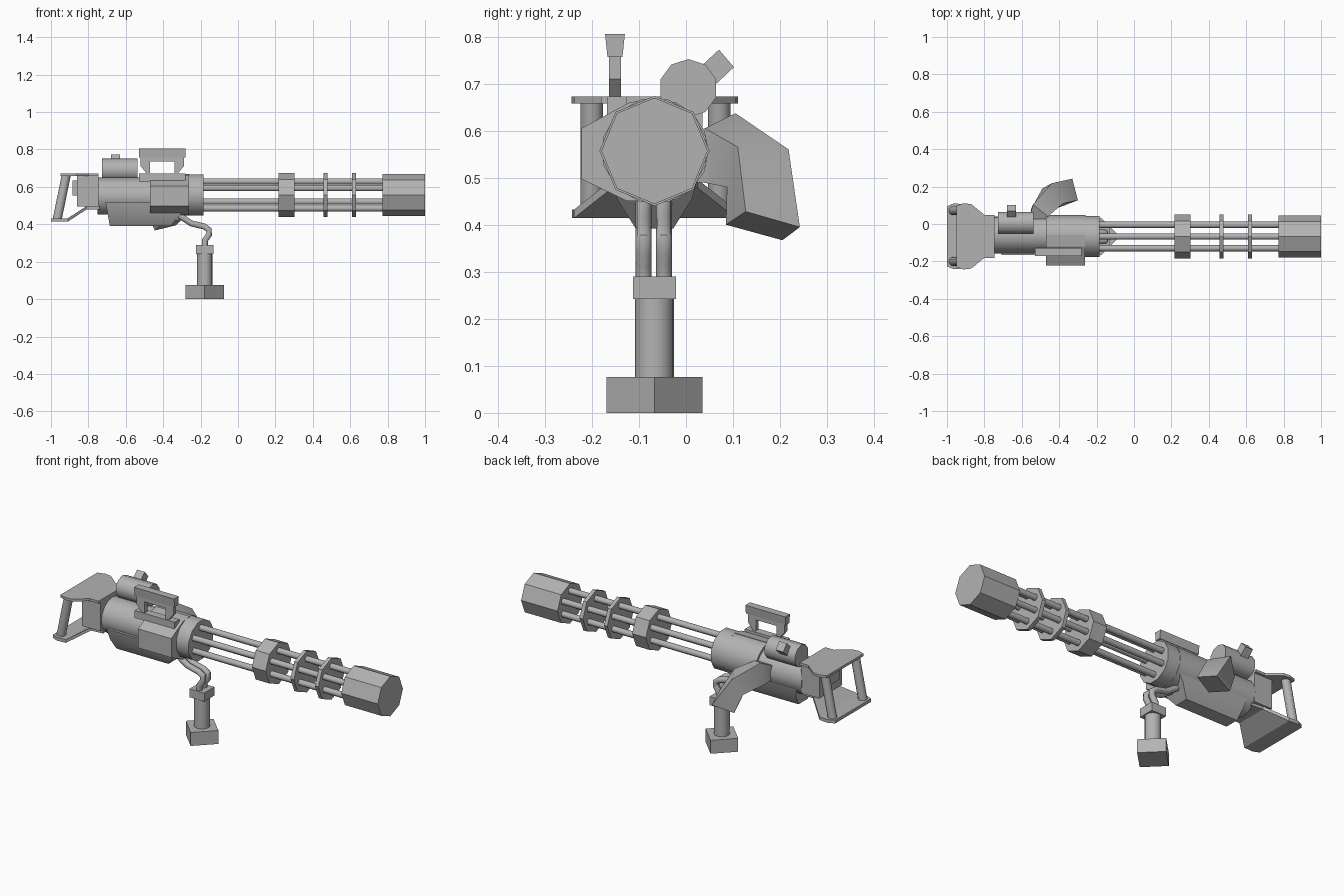
import bpy, bmesh, math
from mathutils import Vector

if "Cube" in bpy.data.objects:
    bpy.data.objects.remove(bpy.data.objects["Cube"])

grey = bpy.data.materials.new("gunmetal grey")
grey.diffuse_color = (0.45, 0.45, 0.45, 1)
grey.use_nodes = True
grey.node_tree.nodes["Principled BSDF"].inputs["Base Color"].default_value = grey.diffuse_color
AY, AZ = -0.067, 0.557          # barrel axis


def loft(name, loops, smooth=False):
    """Skin a list of equal-length point loops and cap both ends."""
    bm = bmesh.new()
    rings = [[bm.verts.new(p) for p in lp] for lp in loops]
    n = len(rings[0])
    for a, b in zip(rings, rings[1:]):
        for i in range(n):
            j = (i + 1) % n
            bm.faces.new((a[i], a[j], b[j], b[i]))
    bm.faces.new(rings[0][::-1])
    bm.faces.new(rings[-1])
    bmesh.ops.recalc_face_normals(bm, faces=bm.faces)
    me = bpy.data.meshes.new(name)
    bm.to_mesh(me)
    bm.free()
    me.materials.append(grey)
    ob = bpy.data.objects.new(name, me)
    bpy.context.collection.objects.link(ob)
    if smooth:
        bpy.ops.object.select_all(action='DESELECT')
        bpy.context.view_layer.objects.active = ob
        ob.select_set(True)
        bpy.ops.object.shade_smooth_by_angle(angle=math.radians(40))
    return ob


def prism(name, pts, axis, a, b, smooth=False):
    """Extrude a 2D profile along one axis from a to b."""
    def put(p, t):
        q = list(p)
        q.insert(axis, t)
        return q
    return loft(name, [[put(p, t) for p in pts] for t in (a, b)], smooth)


def box(name, x, y, z):
    return prism(name, [(x[0], y[0]), (x[1], y[0]), (x[1], y[1]), (x[0], y[1])], 2, *z)


def ngon(cx, cy, r, n, turn=0.0):
    return [(cx + r * math.cos(2 * math.pi * i / n + turn),
             cy + r * math.sin(2 * math.pi * i / n + turn)) for i in range(n)]


def rod(name, path, y, r, n=10):
    """Round tube following an x-z path at constant y."""
    pts = [Vector((x, y, z)) for x, z in path]
    side = Vector((0, 1, 0))
    loops = []
    for i, p in enumerate(pts):
        t = (pts[min(i + 1, len(pts) - 1)] - pts[max(i - 1, 0)]).normalized()
        up = t.cross(side)
        loops.append([p + side * u + up * v for u, v in ngon(0, 0, r, n)])
    return loft(name, loops, True)


# Barrel cluster: six barrels, clamp, two spacer discs, muzzle
for i, (y, z) in enumerate(ngon(AY, AZ, 0.072, 6, math.pi / 2)):
    prism(f"barrel_{i + 1}", ngon(y, z, 0.017, 10), 0, -0.2, 0.78, True)
for name, a, b, r in (("muzzle_shroud", 0.772, 1.0, 0.113),
                      ("barrel_clamp", 0.216, 0.302, 0.117),
                      ("spacer_disc_rear", 0.457, 0.478, 0.117),
                      ("spacer_disc_front", 0.61, 0.632, 0.117)):
    prism(name, ngon(AY, AZ, r, 8), 0, a, b)

# Receiver body
prism("front_collar", ngon(AY, AZ, 0.113, 12, math.pi / 12), 0, -0.265, -0.185, True)
prism("receiver_front", ngon(AY + 0.004, AZ, 0.111, 16), 0, -0.47, -0.26, True)
prism("receiver_rear", ngon(-0.058, 0.55, 0.099, 16), 0, -0.75, -0.46, True)
prism("side_housing", [(-0.222, 0.497), (-0.222, 0.605), (-0.12, 0.66), (-0.06, 0.67),
                       (-0.06, 0.45), (-0.125, 0.45)], 0, -0.47, -0.262)

# Lower housing with sloped ends
keel = [(-0.098, 0.52), (-0.08, 0.455), (-0.04, 0.392), (0.04, 0.392), (0.08, 0.455), (0.098, 0.52)]
loft("lower_housing", [[(-0.705 + (0.5 - z) * 0.18, AY + y, z) for y, z in keel],
                       [(-0.36 + (z - 0.392) * 0.9, AY + y, z) for y, z in keel]], True)

# Bent square ejection chute
loft("ejection_chute", [
    [(-0.48, -0.02, 0.49), (-0.56, 0.02, 0.52), (-0.56, 0.03, 0.60), (-0.48, -0.03, 0.58)],
    [(-0.47, 0.035, 0.49), (-0.55, 0.08, 0.51), (-0.54, 0.105, 0.637), (-0.46, 0.04, 0.605)],
    [(-0.43, 0.087, 0.48), (-0.49, 0.19, 0.475), (-0.44, 0.218, 0.56), (-0.38, 0.11, 0.565)],
    [(-0.41, 0.085, 0.40), (-0.445, 0.205, 0.367), (-0.33, 0.242, 0.395), (-0.30, 0.127, 0.428)]], True)

# Motor on top with its knob
prism("top_motor", ngon(0.005, 0.69, 0.062, 10, math.pi / 2), 0, -0.727, -0.537, True)
prism("motor_knob", [(0.07, 0.772), (0.102, 0.735), (0.065, 0.70), (0.03, 0.735)], 0, -0.68, -0.632)

# Sight frame
SY = -0.151
prism("sight_bar", [(SY - 0.016, 0.757), (SY + 0.016, 0.757), (SY + 0.021, 0.805), (SY - 0.021, 0.805)],
      0, -0.53, -0.28)
for s, name in ((-1, "sight_leg_rear"), (1, "sight_leg_front")):
    prism(name, [(-0.405 + s * u, z) for u, z in
                 ((0.115, 0.757), (0.065, 0.757), (0.065, 0.665), (0.078, 0.665), (0.115, 0.71))],
          1, SY - 0.013, SY + 0.013)
box("sight_top_strip", (-0.475, -0.335), (SY - 0.013, SY + 0.013), (0.735, 0.758))
box("sight_base", (-0.53, -0.28), (-0.168, -0.125), (0.63, 0.672))

# Rear block and knob
box("rear_block", (-0.86, -0.745), (-0.165, 0.035), (0.495, 0.662))
box("rear_knob", (-0.885, -0.855), (-0.11, -0.02), (0.555, 0.635))

# Grip yoke: top plate, slanted bottom plate and two handles
CY = -0.066
half = [(-0.745, 0.115), (-0.80, 0.115), (-0.87, 0.172), (-0.91, 0.177), (-0.95, 0.165)]
outline = [(x, CY + w) for x, w in half] + [(x, CY - w) for x, w in reversed(half)]
prism("yoke_top_plate", outline, 2, 0.658, 0.672)
steps = [(-1.0, 0.42, 0.16), (-0.965, 0.42, 0.176), (-0.91, 0.42, 0.172),
         (-0.81, 0.485, 0.09), (-0.74, 0.485, 0.085)]
loft("yoke_bottom_plate", [[(x, CY - w, z - 0.006), (x, CY + w, z - 0.006),
                            (x, CY + w, z + 0.012), (x, CY - w, z + 0.012)] for x, z, w in steps])
for y, name in ((-0.2, "handle_left"), (0.071, "handle_right")):
    rod(name, [(-0.967, 0.425), (-0.918, 0.664)], y, 0.024, 12)

# Foregrip: foot, post, ring block and twin bent struts
GX = -0.178
prism("grip_foot", ngon(GX, AY, 0.102, 4), 2, 0.0, 0.076)
prism("grip_post", ngon(GX, AY, 0.041, 16), 2, 0.07, 0.25, True)
box("grip_ring", (GX - 0.046, GX + 0.046), (AY - 0.046, AY + 0.046), (0.242, 0.29))
bend = [(-0.178, 0.28), (-0.176, 0.315), (-0.155, 0.345), (-0.155, 0.37), (-0.18, 0.388),
        (-0.25, 0.405), (-0.31, 0.445), (-0.36, 0.475)]
for y, name in ((-0.09, "grip_strut_left"), (-0.047, "grip_strut_right")):
    rod(name, bend, y, 0.017)
